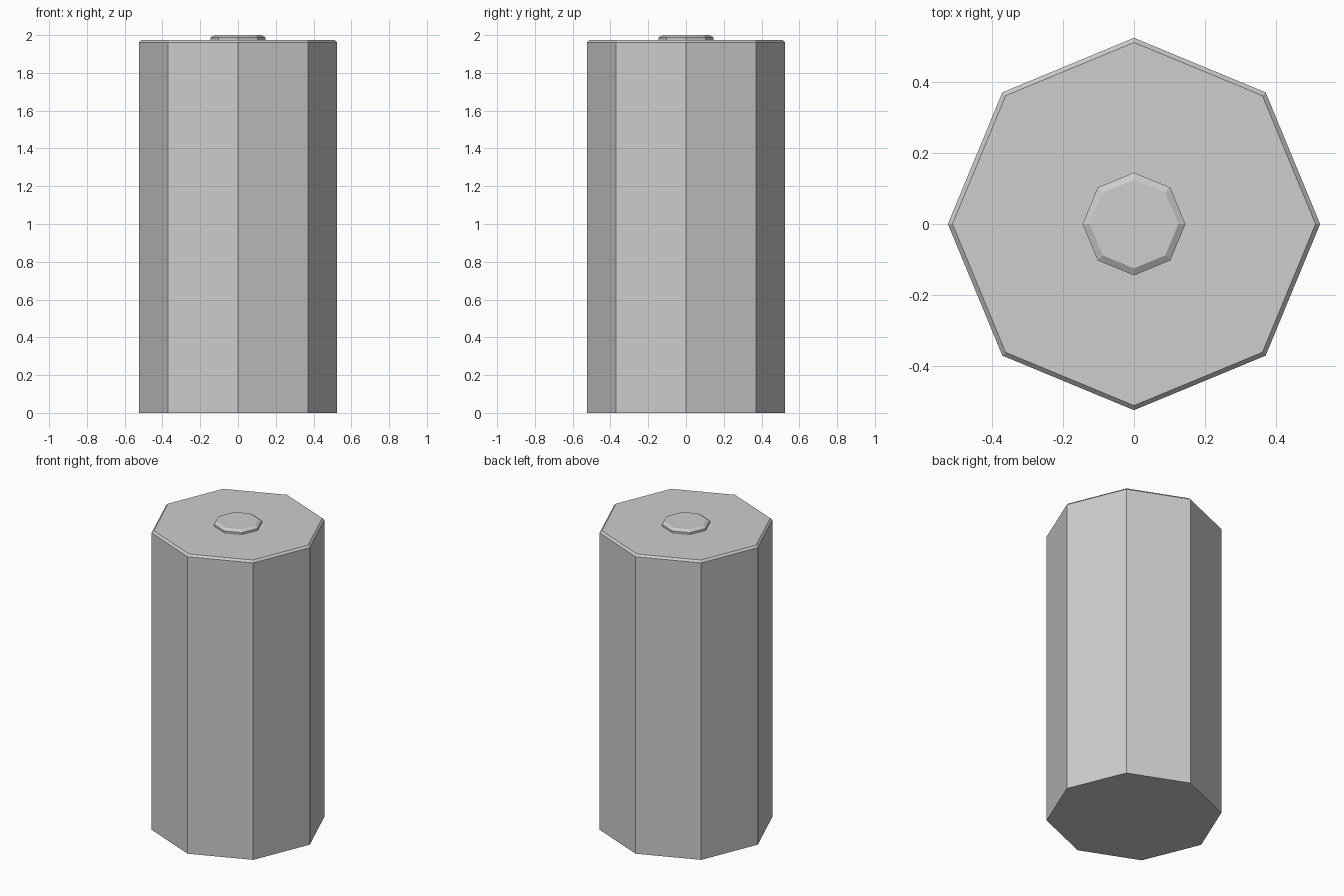
import bpy
import bmesh
from math import cos, sin, tau

SIDES = 8

cube = bpy.data.objects.get("Cube")
if cube:
    bpy.data.objects.remove(cube, do_unlink=True)

# One plain grey for everything
grey = bpy.data.materials.new("light_grey")
grey.use_nodes = True
colour = (0.61, 0.61, 0.61, 1)
grey.diffuse_color = colour
grey.node_tree.nodes["Principled BSDF"].inputs["Base Color"].default_value = colour


def faceted_solid(name, profile):
    """Stack octagonal rings from (radius, height) pairs and cap both ends."""
    bm = bmesh.new()
    rings = [[bm.verts.new((r * cos(tau * i / SIDES), r * sin(tau * i / SIDES), z))
              for i in range(SIDES)] for r, z in profile]
    for low, high in zip(rings, rings[1:]):
        for i in range(SIDES):
            j = (i + 1) % SIDES
            bm.faces.new((low[i], low[j], high[j], high[i]))
    bm.faces.new(rings[0][::-1])
    bm.faces.new(rings[-1])
    mesh = bpy.data.meshes.new(name)
    bm.to_mesh(mesh)
    bm.free()
    mesh.materials.append(grey)
    obj = bpy.data.objects.new(name, mesh)
    bpy.context.collection.objects.link(obj)
    return obj


# Tall body with a narrow chamfer round the top rim
faceted_solid("body", [(0.525, 0), (0.525, 1.962), (0.512, 1.975)])

# Small chamfered button in the middle of the top
faceted_solid("top_button", [(0.145, 1.97), (0.145, 1.988), (0.125, 2.0)])
